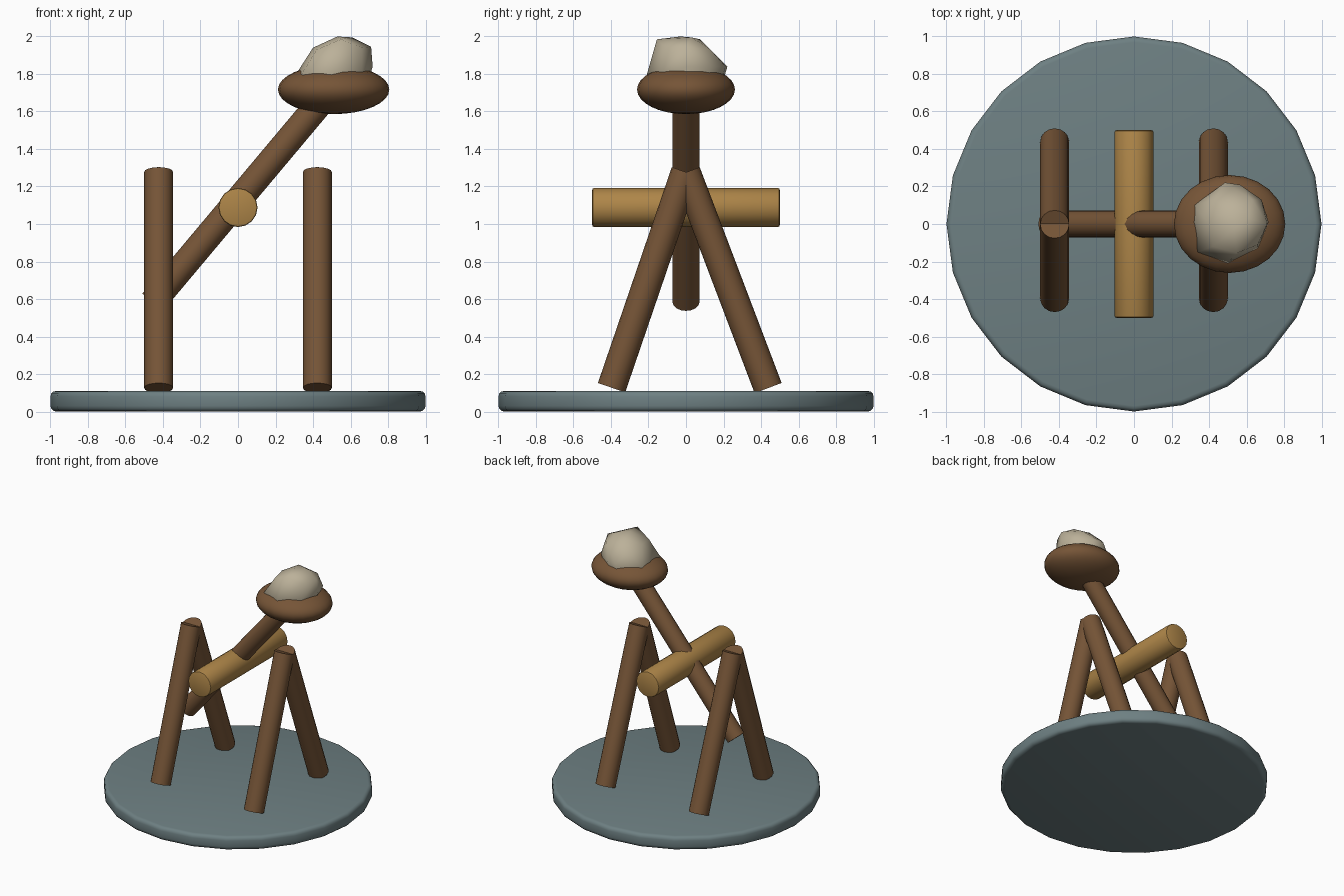
import bpy, bmesh, math
from mathutils import Vector

if "Cube" in bpy.data.objects:
    bpy.data.objects.remove(bpy.data.objects["Cube"])


def material(name, rgb):
    m = bpy.data.materials.new(name)
    m.diffuse_color = (*rgb, 1)
    m.use_nodes = True
    m.node_tree.nodes["Principled BSDF"].inputs["Base Color"].default_value = m.diffuse_color
    return m


SLATE = material("slate grey", (0.155, 0.215, 0.225))
BROWN = material("brown wood", (0.18, 0.09, 0.038))
TAN = material("tan wood", (0.42, 0.235, 0.065))
STONE = material("pale stone", (0.50, 0.44, 0.32))


def finish(obj, name, mat, angle=40):
    obj.name = name
    obj.data.materials.append(mat)
    bpy.ops.object.select_all(action='DESELECT')
    obj.select_set(True)
    bpy.context.view_layer.objects.active = obj
    bpy.ops.object.shade_smooth_by_angle(angle=math.radians(angle))
    return obj


def rod(name, start, end, radius, sides, mat, bevel=0.0, segments=2):
    """Cylinder running from start to end, optionally with softened rims."""
    a, b = Vector(start), Vector(end)
    bpy.ops.mesh.primitive_cylinder_add(vertices=sides, radius=radius, depth=(b - a).length)
    obj = bpy.context.object
    if bevel:
        bm = bmesh.new()
        bm.from_mesh(obj.data)
        rims = [e for e in bm.edges if abs(e.verts[0].co.z - e.verts[1].co.z) < 1e-5]
        bmesh.ops.bevel(bm, geom=rims, offset=bevel, segments=segments,
                        profile=0.5, affect='EDGES')
        bm.to_mesh(obj.data)
        bm.free()
    obj.location = (a + b) / 2
    obj.rotation_euler = (b - a).to_track_quat('Z', 'Y').to_euler()
    return finish(obj, name, mat)


# Round base plate
rod("base", (0, 0, 0), (0, 0, 0.11), 1.0, 24, SLATE, 0.03, 3)

# Two A-frames, each a pair of leaning legs
for side, x in (("left", -0.423), ("right", 0.423)):
    rod(side + "_front_leg", (x, -0.397, 0.127), (x, -0.003, 1.278), 0.077, 16, BROWN)
    rod(side + "_back_leg", (x, 0.438, 0.125), (x, 0.001, 1.276), 0.077, 16, BROWN)

# Axle and throwing arm
rod("axle", (0, -0.5, 1.088), (0, 0.5, 1.088), 0.104, 16, TAN, 0.01)
rod("throwing_arm", (-0.455, 0, 0.583), (0.48, 0, 1.697), 0.072, 16, BROWN)

# Flattened bowl at the end of the arm
bpy.ops.mesh.primitive_uv_sphere_add(segments=24, ring_count=16, radius=1,
                                     location=(0.51, 0, 1.717))
bowl = bpy.context.object
bowl.scale = (0.297, 0.261, 0.131)
finish(bowl, "bowl", BROWN)

# Rough boulder: convex hull of a few crown points over an irregular rim
crown = [(0.53, -0.03, 2.0), (0.61, 0.03, 1.995), (0.55, -0.155, 1.985), (0.50, 0.075, 1.985),
         (0.40, 0.0, 1.94), (0.42, -0.12, 1.93), (0.43, 0.13, 1.92), (0.71, 0.0, 1.945),
         (0.66, -0.11, 1.94), (0.63, 0.13, 1.93)]
rim = [(0.32, 0.10), (0.485, 0.221), (0.565, 0.21), (0.68, 0.13), (0.718, 0.01),
       (0.66, -0.13), (0.50, -0.208), (0.34, -0.15), (0.31, 0.01)]
bm = bmesh.new()
for p in crown:
    bm.verts.new(p)
for i, (x, y) in enumerate(rim):
    bm.verts.new((x, y, 1.84 if i in (1, 2, 3, 4) else 1.80))
    bm.verts.new((0.51 + (x - 0.51) * 0.85, y * 0.85, 1.73))
hull = bmesh.ops.convex_hull(bm, input=bm.verts)
loose = [v for v in bm.verts if not v.link_faces]
bmesh.ops.delete(bm, geom=loose, context='VERTS')
bmesh.ops.recalc_face_normals(bm, faces=bm.faces)
mesh = bpy.data.meshes.new("boulder")
bm.to_mesh(mesh)
bm.free()
boulder = bpy.data.objects.new("boulder", mesh)
bpy.context.collection.objects.link(boulder)
finish(boulder, "boulder", STONE, 60)
